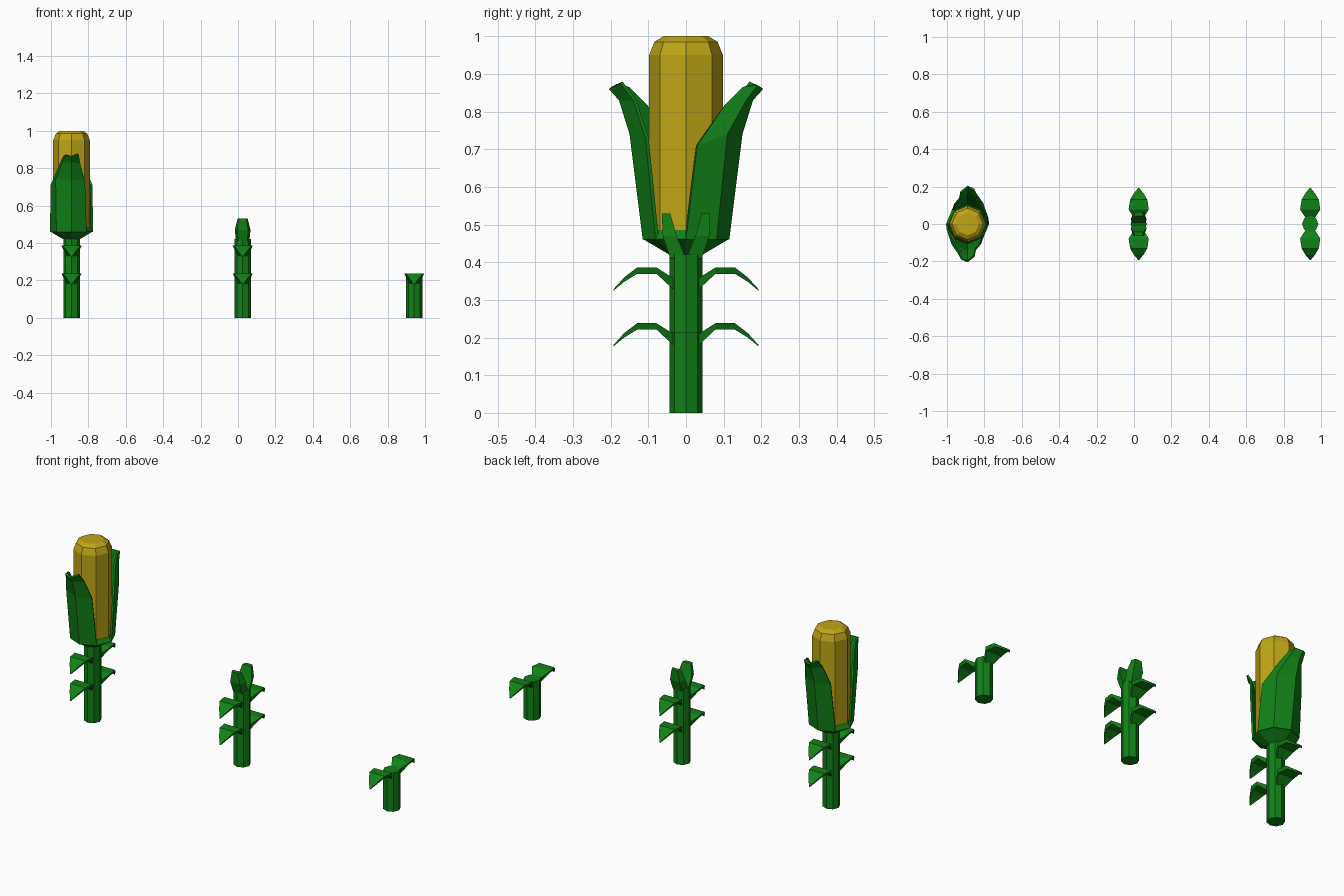
import bpy, bmesh, math

if "Cube" in bpy.data.objects:
    bpy.data.objects.remove(bpy.data.objects["Cube"])


def material(name, rgb):
    m = bpy.data.materials.new(name)
    m.diffuse_color = (*rgb, 1)
    m.use_nodes = True
    m.node_tree.nodes["Principled BSDF"].inputs["Base Color"].default_value = m.diffuse_color
    return m


GREEN = material("leaf_green", (0.006, 0.22, 0.009))
YELLOW = material("corn_yellow", (0.52, 0.38, 0.008))


def loft(name, rows, mat, loc, turn=0, closed=True):
    """Skin equal-length rows of points; closed rows also get end caps."""
    bm = bmesh.new()
    vs = [[bm.verts.new(p) for p in r] for r in rows]
    n = len(rows[0])
    for a, b in zip(vs, vs[1:]):
        for i in range(n if closed else n - 1):
            j = (i + 1) % n
            bm.faces.new((a[i], a[j], b[j], b[i]))
    if closed:
        bm.faces.new(vs[0][::-1])
        bm.faces.new(vs[-1])
        bmesh.ops.recalc_face_normals(bm, faces=bm.faces)
    mesh = bpy.data.meshes.new(name)
    bm.to_mesh(mesh)
    bm.free()
    ob = bpy.data.objects.new(name, mesh)
    bpy.context.collection.objects.link(ob)
    mesh.materials.append(mat)
    ob.location = loc
    ob.rotation_euler.z = turn
    return ob


def turned(name, profile, mat, x):
    """Eight-sided solid from (radius, z) pairs."""
    rows = [[(r * math.cos(k * math.pi / 4), r * math.sin(k * math.pi / 4), z)
             for k in range(8)] for r, z in profile]
    return loft(name, rows, mat, (x, 0, 0))


def leaf_pair(name, x, z):
    # (distance out, top height, bottom height, half width)
    path = [(0.034, 0.030, 0.000, 0.026), (0.078, 0.058, 0.041, 0.054),
            (0.130, 0.058, 0.041, 0.046), (0.164, 0.032, 0.020, 0.026),
            (0.192, 0.001, -0.003, 0.003)]
    rows = [[(-w, y, t), (w, y, t), (w * 0.85, y, b), (-w * 0.85, y, b)]
            for y, t, b, w in path]
    for side, turn in (("back", 0), ("front", math.pi)):
        loft(f"{name}_{side}", rows, GREEN, (x, 0, z), turn)


BIG, MID, SMALL = -0.89, 0.025, 0.942

# Stalks
turned("tall_stalk", [(0.044, 0), (0.044, 0.43)], GREEN, BIG)
turned("middle_stalk", [(0.044, 0), (0.044, 0.42)], GREEN, MID)
turned("small_stalk", [(0.044, 0), (0.044, 0.215)], GREEN, SMALL)

# Arching stalk leaves
for label, x, heights in (("tall", BIG, (0.18, 0.328)),
                          ("middle", MID, (0.18, 0.328)),
                          ("small", SMALL, (0.18,))):
    for i, z in enumerate(heights):
        leaf_pair(f"{label}_leaf_{i + 1}", x, z)

# Bud leaves on the middle plant: (inner y, outer y, z, half width)
bud = [(0.0, 0.042, 0.41, 0.036), (0.025, 0.062, 0.47, 0.042), (0.042, 0.064, 0.53, 0.027)]
bud_rows = [[(-w, a, z), (w, a, z), (w * 0.7, b, z), (-w * 0.7, b, z)]
            for a, b, z, w in bud]
for side, turn in (("back", 0), ("front", math.pi)):
    loft(f"bud_leaf_{side}", bud_rows, GREEN, (MID, 0, 0), turn)

# Cob and the cup below it
turned("cob", [(0.098, 0.46), (0.098, 0.95), (0.084, 0.985), (0.06, 1.0)], YELLOW, BIG)
turned("husk_cup", [(0.044, 0.42), (0.115, 0.462), (0.1, 0.485)], GREEN, BIG)

# Husk leaves wrapping the cob, flaring to a curled tip
husk = [
    [(0.115, 0, 0.46), (0.081, 0.081, 0.46), (0, 0.115, 0.46), (-0.081, 0.081, 0.46)],
    [(0.112, 0.03, 0.71), (0.085, 0.11, 0.74), (0, 0.15, 0.74), (-0.072, 0.108, 0.73)],
    [(0.065, 0.105, 0.82), (0.05, 0.16, 0.83), (0, 0.178, 0.83), (-0.045, 0.14, 0.83)],
    [(0.045, 0.15, 0.865), (0.035, 0.19, 0.87), (0, 0.205, 0.86), (-0.038, 0.175, 0.875)],
]
for side, turn in (("back", 0), ("front", math.pi)):
    ob = loft(f"husk_leaf_{side}", husk, GREEN, (BIG, 0, 0), turn, closed=False)
    mod = ob.modifiers.new("thickness", "SOLIDIFY")
    mod.thickness = 0.01
    mod.offset = -1
